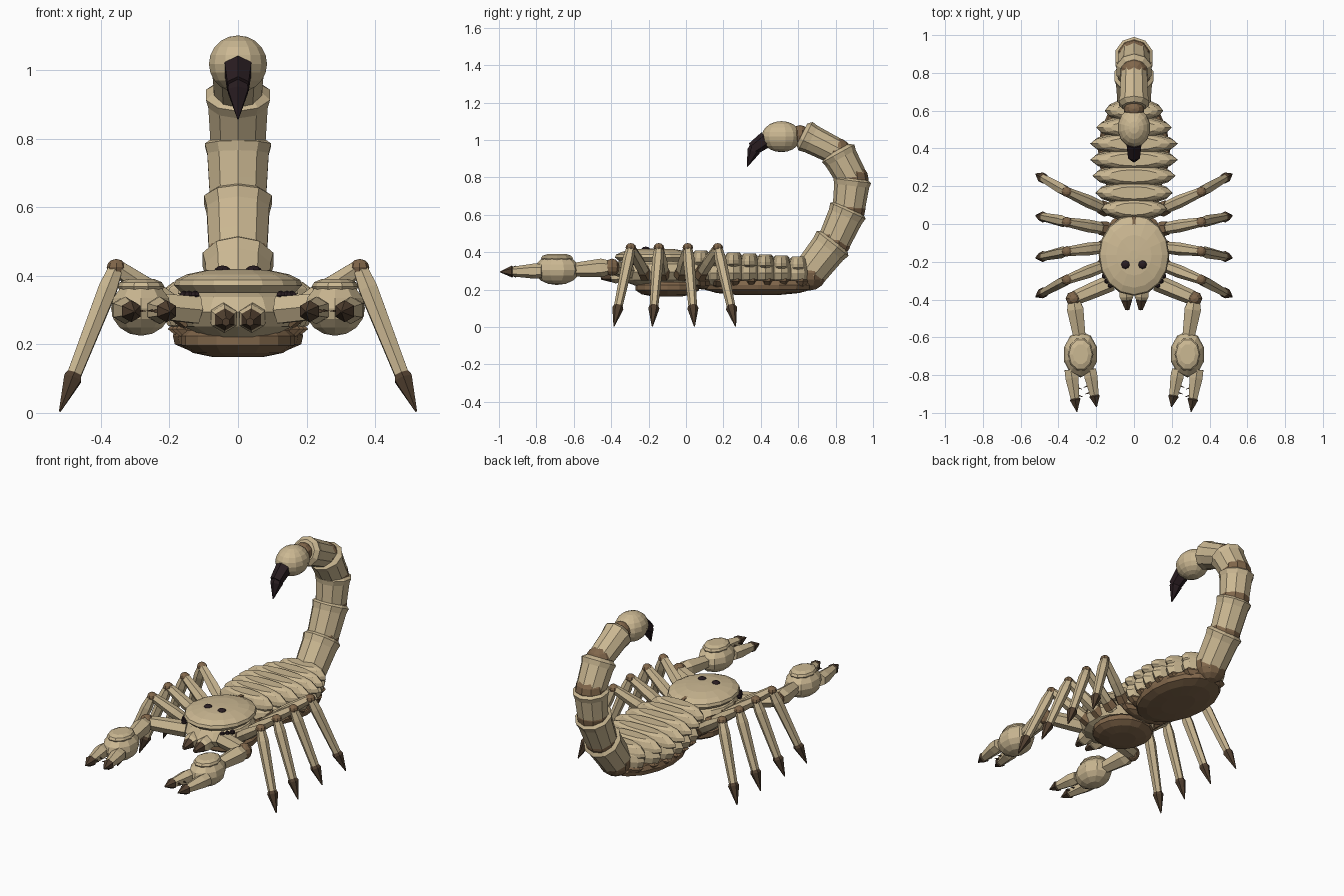
import bpy, bmesh, math
from mathutils import Vector, Matrix

if "Cube" in bpy.data.objects:
    bpy.data.objects.remove(bpy.data.objects["Cube"])


def colour(name, rgb):
    m = bpy.data.materials.new(name)
    m.diffuse_color = (*rgb, 1)
    m.use_nodes = True
    m.node_tree.nodes["Principled BSDF"].inputs["Base Color"].default_value = m.diffuse_color
    return m


TAN = colour("sand shell", (0.60, 0.48, 0.29))
BROWN = colour("joint brown", (0.22, 0.135, 0.07))
DARK = colour("claw brown", (0.085, 0.052, 0.03))
BLACK = colour("sting black", (0.022, 0.012, 0.015))


def finish(name, bm, mat):
    bmesh.ops.recalc_face_normals(bm, faces=bm.faces[:])
    mesh = bpy.data.meshes.new(name)
    bm.to_mesh(mesh)
    bm.free()
    mesh.materials.append(mat)
    ob = bpy.data.objects.new(name, mesh)
    bpy.context.collection.objects.link(ob)
    return ob


def ball(name, c, r, mat, seg=12, rings=8):
    """Faceted ellipsoid."""
    bm = bmesh.new()
    mx = Matrix.Translation(c) @ Matrix.Diagonal((*r, 1))
    bmesh.ops.create_uvsphere(bm, u_segments=seg, v_segments=rings, radius=1, matrix=mx)
    return finish(name, bm, mat)


def skin(name, rings, mat):
    """Closed skin over a stack of equal rings."""
    bm = bmesh.new()
    vs = [[bm.verts.new(p) for p in ring] for ring in rings]
    n = len(vs[0])
    for a, b in zip(vs, vs[1:]):
        for i in range(n):
            bm.faces.new((a[i], a[(i + 1) % n], b[(i + 1) % n], b[i]))
    bm.faces.new(vs[0])
    bm.faces.new(vs[-1])
    return finish(name, bm, mat)


def limb(name, a, b, profile, mat, n=6, flat=1.0):
    """Tube from a to b; profile lists (fraction along, radius); flat scales its depth."""
    a, b = Vector(a), Vector(b)
    d = (b - a).normalized()
    ref = Vector((0, 0, 1)) if abs(d.x) > 0.5 else Vector((1, 0, 0))
    u = (ref - d * ref.dot(d)).normalized()
    v = d.cross(u) * flat
    rings = []
    for t, r in profile:
        rings.append([a.lerp(b, t) + r * (u * math.cos(k) + v * math.sin(k))
                      for k in [math.tau * (i + 0.5) / n for i in range(n)]])
    return skin(name, rings, mat)


def shield(name, c, rx, ry, profile, mat, n=16):
    """Oval plate; profile lists (scale, height)."""
    rings = [[(c[0] + s * rx * math.cos(k), c[1] + s * ry * math.sin(k), z)
              for k in [math.tau * i / n for i in range(n)]] for s, z in profile]
    return skin(name, rings, mat)


# Head: rounded body, domed carapace and breast plate
ball("head_body", (0, -0.165, 0.295), (0.19, 0.215, 0.085), TAN, 14, 6)
shield("carapace", (0, -0.165), 0.187, 0.215,
       [(0.88, 0.35), (1, 0.372), (0.97, 0.388), (0.8, 0.404), (0.5, 0.416), (0.12, 0.42)], TAN)
shield("breast_plate", (0, -0.10), 0.165, 0.17,
       [(0.9, 0.24), (1, 0.225), (1, 0.197), (0.8, 0.175), (0.45, 0.163)], BROWN)

# Dark groove along the carapace
limb("carapace_groove", (0, 0.04, 0.39), (0, -0.12, 0.417),
     [(0, 0.014), (0.5, 0.01), (1, 0.002)], BROWN, 4)
limb("brow_ridge", (0, -0.31, 0.392), (0, -0.21, 0.417),
     [(0, 0.017), (1, 0.002)], BROWN, 4)

# Abdomen: overlapping rings with a raised plate on each
SEGMENTS = [(0.08, 0.175), (0.165, 0.205), (0.255, 0.22), (0.34, 0.232),
            (0.425, 0.232), (0.51, 0.20), (0.60, 0.155)]
for i, (y, w) in enumerate(SEGMENTS):
    top = 0.408 - 0.005 * i
    ball(f"abdomen_ring_{i}", (0, y, 0.29), (w * 0.96, 0.066, 0.088), TAN, 12, 8)
    shield(f"abdomen_plate_{i}", (0, y), w, 0.052,
           [(0.8, top - 0.085), (1, top - 0.06), (0.98, top - 0.04), (0.82, top - 0.012),
            (0.62, top)], TAN, 12)
    ball(f"abdomen_side_{i}", (0, y + 0.01, 0.245), (w * 0.93, 0.05, 0.045), BROWN, 10, 6)
shield("belly_plate", (0, 0.385), 0.19, 0.295,
       [(0.95, 0.25), (1, 0.225), (0.97, 0.20), (0.75, 0.182), (0.4, 0.172)], BROWN)

# Tail: flared segments around brown joints
TAIL = [(0.66, 0.29), (0.79, 0.455), (0.87, 0.63), (0.89, 0.79), (0.81, 0.935), (0.63, 1.025)]
RADII = [0.102, 0.098, 0.096, 0.093, 0.08]
for i, r in enumerate(RADII):
    a, b = (0, *TAIL[i]), (0, *TAIL[i + 1])
    limb(f"tail_segment_{i}", a, b,
         [(-0.06, r * 0.75), (0.0, r * 0.9), (0.3, r * 0.93), (0.78, r * 0.98),
          (0.95, r * 1.06), (1.06, r * 0.8)], TAN, 10)
    ball(f"tail_joint_{i}", a, (r * 0.93,) * 3, BROWN, 10, 8)
ball("tail_end_joint", (0, 0.61, 1.025), (0.055, 0.05, 0.055), BROWN, 10, 6)

# Sting bulb and hooked sting
ball("sting_bulb", (0, 0.51, 1.018), (0.087, 0.105, 0.083), TAN, 14, 10)
limb("sting_base", (0, 0.43, 1.005), (0, 0.357, 0.952), [(0, 0.045), (1, 0.036)], BLACK)
limb("sting_tip", (0, 0.372, 0.967), (0, 0.327, 0.857),
     [(0, 0.03), (0.25, 0.034), (1, 0.002)], BLACK)

LEGS = [(-0.21, -0.295, -0.385), (-0.12, -0.145, -0.18), (-0.03, 0.01, 0.045), (0.07, 0.17, 0.265)]
for side, s in (("right", 1), ("left", -1)):
    # Walking legs: thigh, knee, shin and foot claw
    for i, (y0, y1, y2) in enumerate(LEGS):
        tag = f"{side}_{i}"
        hip, knee = Vector((s * 0.13, y0, 0.27)), Vector((s * 0.355, y1, 0.425))
        foot = Vector((s * 0.52, y2, 0.004))
        limb(f"leg_thigh_{tag}", hip, knee, [(0, 0.03), (0.5, 0.034), (0.97, 0.025)], TAN)
        limb(f"leg_hip_{tag}", hip, knee, [(0.05, 0.04), (0.22, 0.036)], BROWN)
        ball(f"leg_knee_{tag}", knee, (0.028, 0.028, 0.024), BROWN, 8, 6)
        limb(f"leg_shin_{tag}", knee, foot, [(0.02, 0.024), (0.15, 0.031), (0.76, 0.023)], TAN)
        limb(f"leg_claw_{tag}", knee, foot, [(0.72, 0.02), (0.77, 0.03), (1, 0.003)], DARK)

    # Pincer arm: upper arm, elbow, forearm
    shoulder, elbow = (s * 0.12, -0.31, 0.30), (s * 0.32, -0.395, 0.32)
    wrist = (s * 0.285, -0.62, 0.305)
    limb(f"upper_arm_{side}", shoulder, elbow, [(0, 0.045), (0.5, 0.043), (0.95, 0.038)], TAN)
    ball(f"elbow_{side}", elbow, (0.042, 0.04, 0.046), BROWN, 8, 6)
    limb(f"forearm_{side}", elbow, wrist, [(0.08, 0.038), (0.25, 0.05), (0.85, 0.038), (1, 0.03)], TAN)

    # Pincer hand with a raised plate
    ball(f"hand_{side}", (s * 0.283, -0.69, 0.305), (0.092, 0.122, 0.08), TAN, 10, 8)
    shield(f"hand_plate_{side}", (s * 0.283, -0.69), 0.068, 0.09,
           [(0.9, 0.355), (1, 0.368), (0.9, 0.381), (0.6, 0.39)], TAN, 10)

    # Two fingers with dark tips and small teeth
    for j, (xa, xb, yb) in enumerate([(0.242, 0.194, -0.97), (0.335, 0.302, -0.995)]):
        a, b = Vector((s * xa, -0.77, 0.30)), Vector((s * xb, yb, 0.295))
        if j == 0:
            a.x, b.x = s * 0.235, s * 0.198
        limb(f"finger_{side}_{j}", a, b, [(0, 0.038), (0.2, 0.04), (0.7, 0.026)], TAN)
        limb(f"finger_tip_{side}_{j}", a, b, [(0.66, 0.022), (0.71, 0.032), (1, 0.002)], DARK)
        inward = 1 if j == 0 else -1
        for k, t in enumerate((0.4, 0.58)):
            p = a.lerp(b, t)
            q = p + Vector((s * inward * 0.047, -0.015, 0))
            limb(f"finger_tooth_{side}_{j}_{k}", p, q, [(0, 0.012), (1, 0.001)], DARK, 4)

    # Mouth claws
    m0, m1 = (s * 0.045, -0.31, 0.285), (s * 0.035, -0.455, 0.265)
    limb(f"mouth_base_{side}", m0, m1, [(0, 0.042), (0.5, 0.042), (0.66, 0.03)], TAN)
    limb(f"mouth_claw_{side}", m0, m1, [(0.55, 0.028), (0.64, 0.033), (1, 0.012)], DARK)

    # Main eye and a row of three side eyes
    ball(f"main_eye_{side}", (s * 0.045, -0.215, 0.412), (0.025, 0.025, 0.018), BLACK, 8, 6)
    for k, (x, y) in enumerate([(0.125, -0.325), (0.143, -0.302), (0.157, -0.275)]):
        ball(f"side_eye_{side}_{k}", (s * x, y, 0.343), (0.015, 0.015, 0.014), BLACK, 6, 4)
